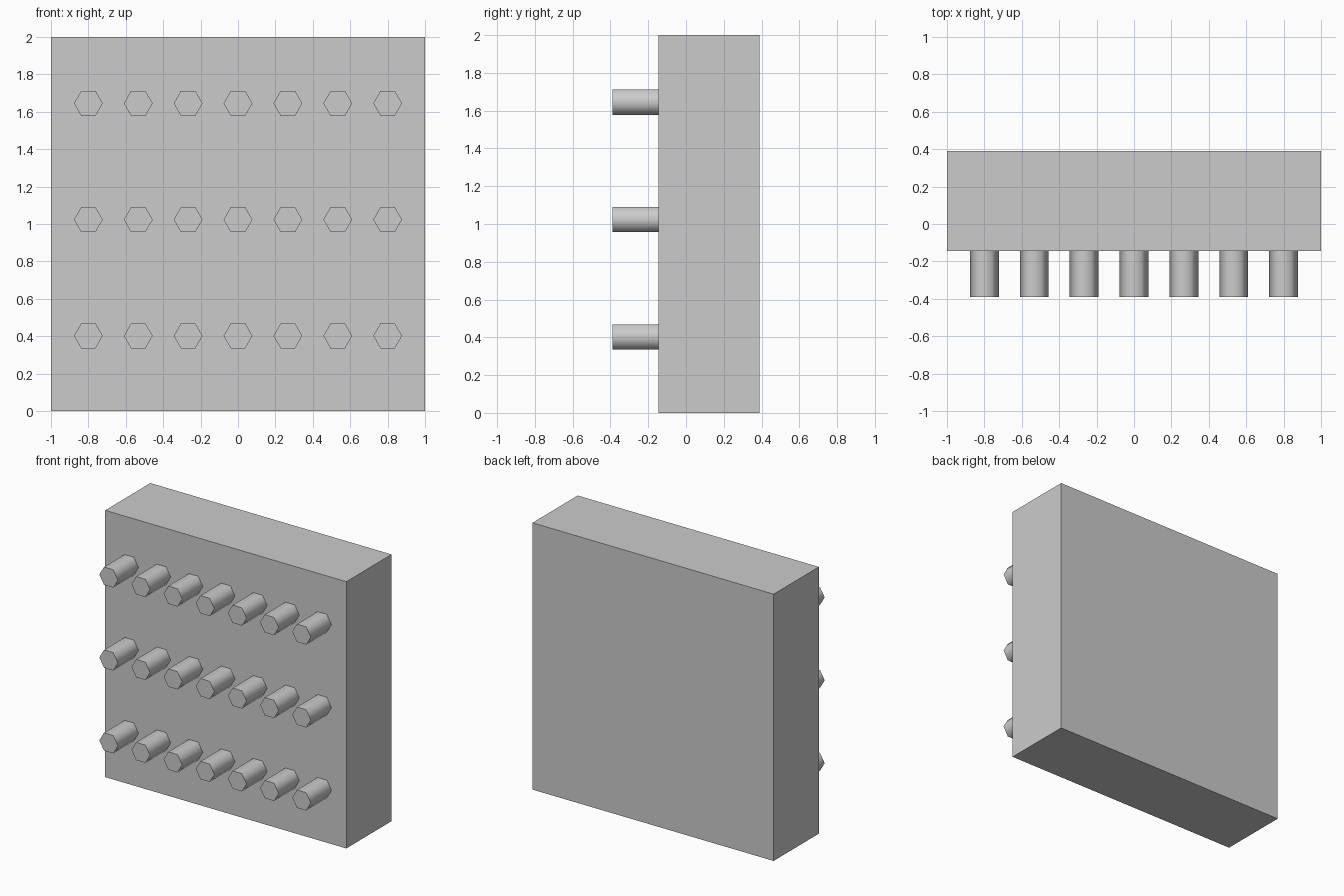
import bpy, bmesh, math

if "Cube" in bpy.data.objects:
    bpy.data.objects.remove(bpy.data.objects["Cube"])

FRONT, BACK = -0.145, 0.39      # faces of the panel along y
PEG_TIP, PEG_RADIUS = -0.39, 0.077


def add_object(name, mesh, location=(0, 0, 0)):
    obj = bpy.data.objects.new(name, mesh)
    obj.location = location
    bpy.context.collection.objects.link(obj)
    return obj


# Panel: plain thick block
bpy.ops.mesh.primitive_cube_add(size=1, location=(0, (FRONT + BACK) / 2, 1))
panel = bpy.context.object
panel.name = "panel"
panel.scale = (2, BACK - FRONT, 2)
bpy.ops.object.transform_apply(location=False, rotation=False, scale=True)

# Peg: hexagonal prism along y, corners pointing left and right
bm = bmesh.new()
ring = [bm.verts.new((PEG_RADIUS * math.cos(i * math.pi / 3), PEG_TIP,
                      PEG_RADIUS * math.sin(i * math.pi / 3))) for i in range(6)]
tip = bm.faces.new(ring)
extruded = bmesh.ops.extrude_face_region(bm, geom=[tip], use_keep_orig=True)
moved = [v for v in extruded["geom"] if isinstance(v, bmesh.types.BMVert)]
bmesh.ops.translate(bm, verts=moved, vec=(0, FRONT - PEG_TIP, 0))
bmesh.ops.recalc_face_normals(bm, faces=bm.faces)
# Sides shade smooth, the end caps stay crisp
for face in bm.faces:
    face.smooth = True
for edge in bm.edges:
    edge.smooth = abs(edge.verts[0].co.y - edge.verts[1].co.y) > 0.01
peg_mesh = bpy.data.meshes.new("peg")
bm.to_mesh(peg_mesh)
bm.free()

# Three rows of seven pegs
for row in range(3):
    for col in range(7):
        add_object(f"peg_{row + 1}_{col + 1}", peg_mesh,
                   ((col - 3) * 0.2667, 0, 0.402 + row * 0.6215))
